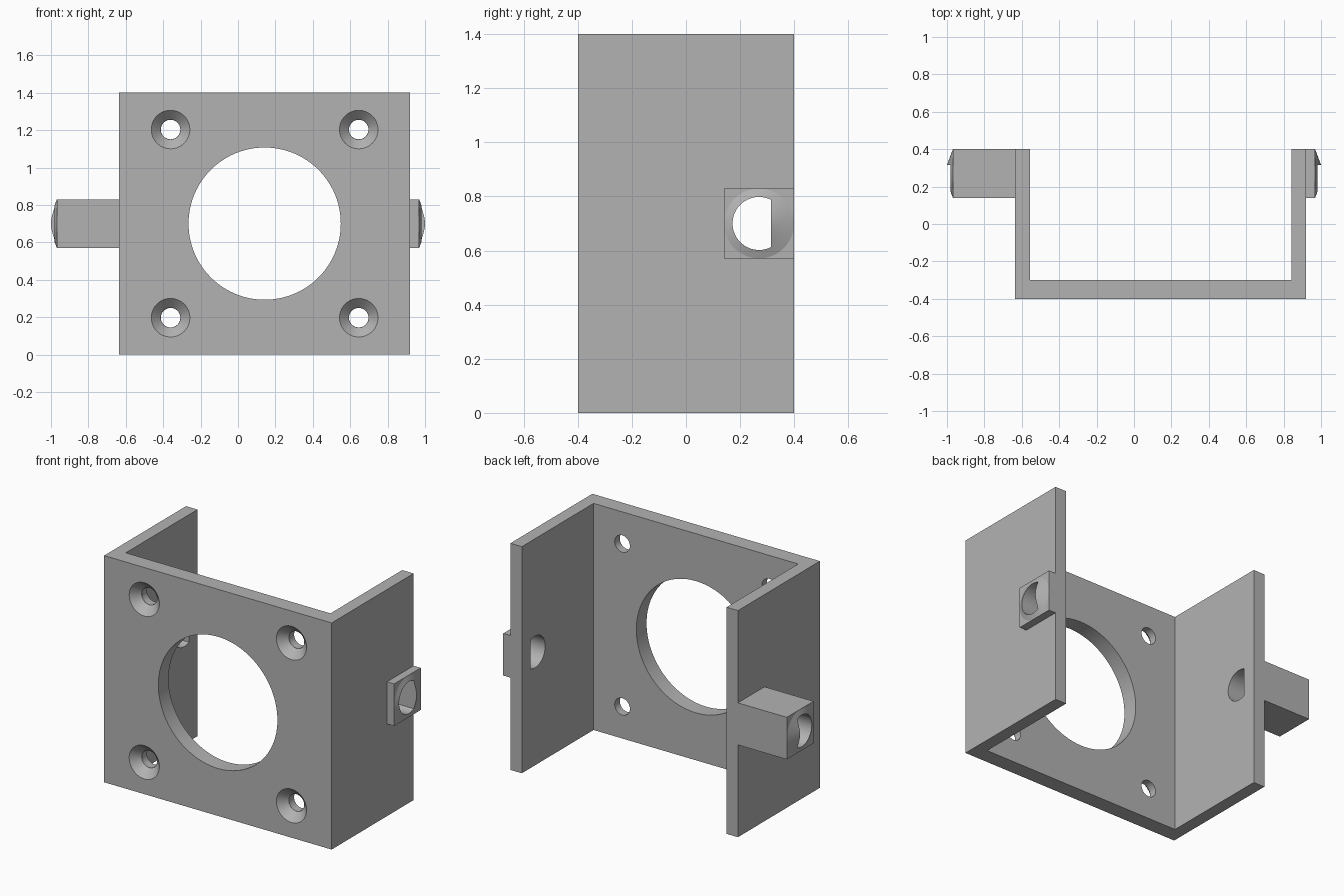
import bpy, bmesh
from math import pi
from mathutils import Matrix, Vector

cube = bpy.data.objects.get("Cube")
if cube:
    bpy.data.objects.remove(cube, do_unlink=True)

# Material
grey = bpy.data.materials.new("plain grey")
grey.use_nodes = True
colour = (0.45, 0.45, 0.45, 1)
grey.diffuse_color = colour
grey.node_tree.nodes["Principled BSDF"].inputs["Base Color"].default_value = colour

# Overall sizes
HALF_Y, HEIGHT = 0.4, 1.4
LEFT, RIGHT, WALL, PLATE = -0.635, 0.92, 0.078, 0.1
MID_X, MID_Z = (LEFT + RIGHT) / 2, HEIGHT / 2
BOSS_Y, BOSS = 0.27, 0.26
BOSS_END, FLAT_Y = 0.969, 0.315


def finish(name, bm):
    bmesh.ops.recalc_face_normals(bm, faces=bm.faces)
    mesh = bpy.data.meshes.new(name)
    bm.to_mesh(mesh)
    bm.free()
    obj = bpy.data.objects.new(name, mesh)
    mesh.materials.append(grey)
    bpy.context.collection.objects.link(obj)
    return obj


def box(name, low, high):
    low, high = Vector(low), Vector(high)
    bm = bmesh.new()
    bmesh.ops.create_cube(bm, size=1, matrix=Matrix.Translation((low + high) / 2)
                          @ Matrix.Diagonal((*(high - low), 1)))
    return finish(name, bm)


def cone(name, centre, axis, r1, r2, depth, segments=64, flat=None):
    """Round solid along an axis, optionally cut flat at a given y."""
    turn = Vector((0, 0, 1)).rotation_difference(Vector(axis)).to_matrix().to_4x4()
    bm = bmesh.new()
    bmesh.ops.create_cone(bm, cap_ends=True, segments=segments, radius1=r1, radius2=r2,
                          depth=depth, matrix=Matrix.Translation(centre) @ turn)
    if flat is not None:
        bmesh.ops.bisect_plane(bm, geom=bm.verts[:] + bm.edges[:] + bm.faces[:],
                               plane_co=(0, flat, 0), plane_no=(0, 1, 0), clear_outer=True)
        bmesh.ops.holes_fill(bm, edges=[e for e in bm.edges if e.is_boundary])
    return finish(name, bm)


def combine(target, tool, operation):
    mod = target.modifiers.new(tool.name, "BOOLEAN")
    mod.operation, mod.solver, mod.object = operation, "EXACT", tool
    bpy.context.view_layer.objects.active = target
    bpy.ops.object.modifier_apply(modifier=mod.name)
    bpy.data.objects.remove(tool, do_unlink=True)


# U-shaped bracket from its plan outline
inner = -HALF_Y + PLATE
outline = [(LEFT, -HALF_Y), (RIGHT, -HALF_Y), (RIGHT, HALF_Y), (RIGHT - WALL, HALF_Y),
           (RIGHT - WALL, inner), (LEFT + WALL, inner), (LEFT + WALL, HALF_Y), (LEFT, HALF_Y)]
bm = bmesh.new()
base = bm.faces.new([bm.verts.new((x, y, 0)) for x, y in outline])
top = bmesh.ops.extrude_face_region(bm, geom=[base])["geom"]
bmesh.ops.translate(bm, vec=(0, 0, HEIGHT),
                    verts=[v for v in top if isinstance(v, bmesh.types.BMVert)])
bracket = finish("motor_bracket", bm)

# Side bosses with shallow conical ends
low_y, high_y = BOSS_Y - BOSS / 2, BOSS_Y + BOSS / 2
low_z, high_z = MID_Z - BOSS / 2, MID_Z + BOSS / 2
for side, wall_x in ((-1, LEFT + WALL / 2), (1, RIGHT - WALL / 2)):
    end = side * BOSS_END
    boss = box("boss", (min(end, wall_x), low_y, low_z), (max(end, wall_x), high_y, high_z))
    depth = 0.033
    tip = cone("boss_tip", (end + side * depth / 2, BOSS_Y, MID_Z), (side, 0, 0),
               0.129, 0.04, depth)
    combine(boss, tip, "UNION")
    combine(bracket, boss, "UNION")

# D-shaped shaft hole through both sides
combine(bracket, cone("shaft_hole", (0, BOSS_Y, MID_Z), (1, 0, 0), 0.098, 0.098, 3,
                      flat=FLAT_Y), "DIFFERENCE")

# Large round opening in the front plate
front = -HALF_Y
combine(bracket, cone("round_opening", (MID_X, front + 0.05, MID_Z), (0, 1, 0),
                      0.407, 0.407, 0.2, 96), "DIFFERENCE")

# Four countersunk screw holes
for sx in (-1, 1):
    for sz in (-1, 1):
        x, z = MID_X + sx * 0.503, MID_Z + sz * 0.503
        combine(bracket, cone("screw_hole", (x, front + 0.05, z), (0, 1, 0),
                              0.052, 0.052, 0.2), "DIFFERENCE")
        # Sink starts just in front of the plate for a clean cut
        combine(bracket, cone("countersink", (x, front + 0.02, z), (0, 1, 0),
                              0.113, 0.053, 0.06), "DIFFERENCE")

# Smooth the round walls, keep the edges crisp
bpy.ops.object.select_all(action="DESELECT")
bracket.select_set(True)
bpy.context.view_layer.objects.active = bracket
bpy.ops.object.shade_smooth_by_angle(angle=pi / 12)
